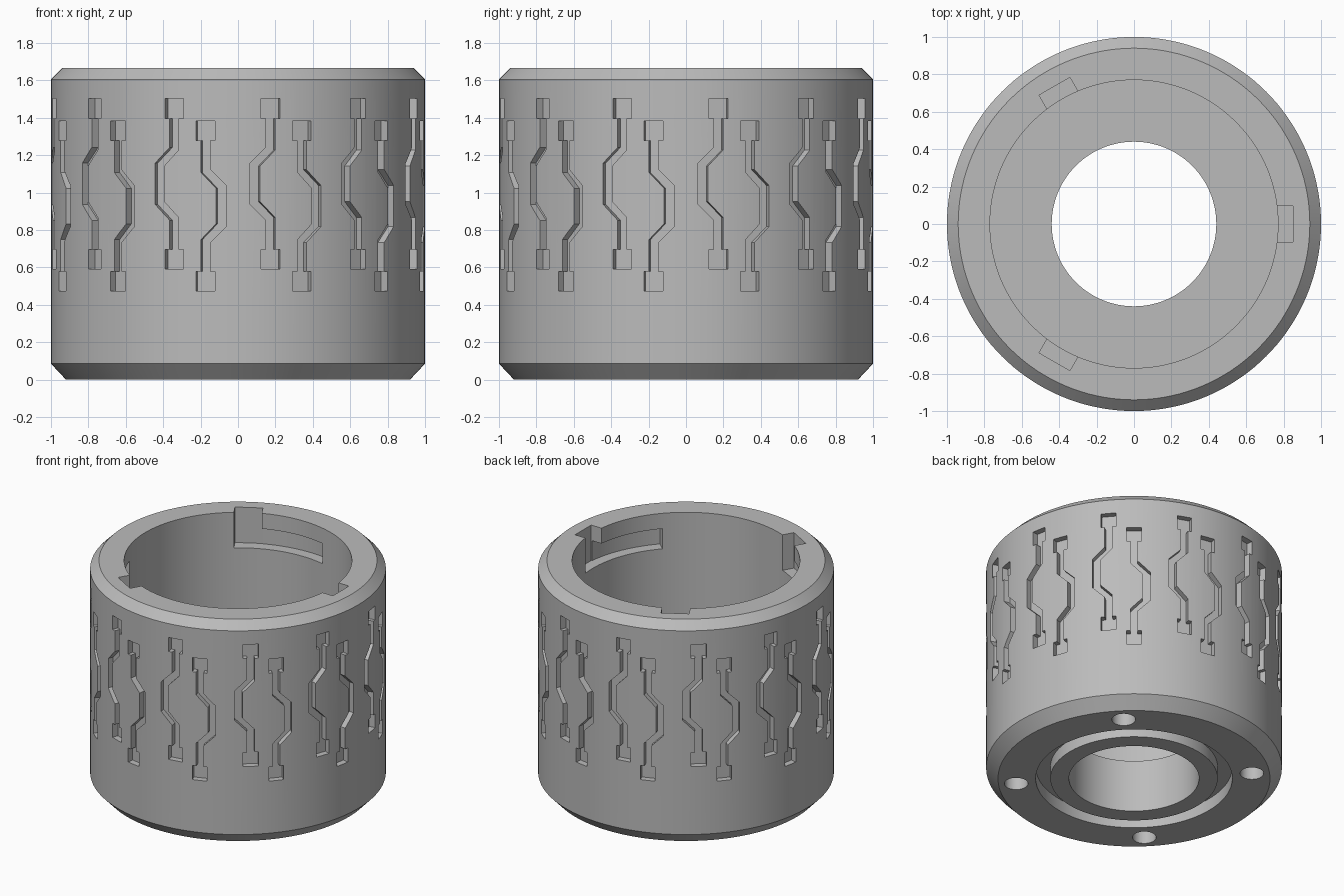
import bpy, bmesh, math
from mathutils import Matrix, Vector

if "Cube" in bpy.data.objects:
    bpy.data.objects.remove(bpy.data.objects["Cube"])

SEGMENTS = 144
HEIGHT = 1.665
BORE = 0.77
LOCK_RADIUS = 0.85
LOCK_BOTTOM, LOCK_TOP = 1.40, 1.55

grey = bpy.data.materials.new("plain grey")
grey.use_nodes = True
colour = (0.5, 0.5, 0.5, 1)
grey.diffuse_color = colour
grey.node_tree.nodes["Principled BSDF"].inputs["Base Color"].default_value = colour


def make_object(name, bm):
    bmesh.ops.recalc_face_normals(bm, faces=bm.faces)
    mesh = bpy.data.meshes.new(name)
    bm.to_mesh(mesh)
    bm.free()
    mesh.materials.append(grey)
    obj = bpy.data.objects.new(name, mesh)
    bpy.context.collection.objects.link(obj)
    return obj


def bridge(bm, a, b):
    for i in range(len(a)):
        j = (i + 1) % len(a)
        bm.faces.new((a[i], a[j], b[j], b[i]))


def prism(bm, outline, low, high, matrix):
    """Closed prism: outline in the local xy plane, extruded along local z."""
    ends = [[bm.verts.new(matrix @ Vector((x, y, h))) for x, y in outline]
            for h in (low, high)]
    for loop in ends:
        bm.faces.new(loop)
    bridge(bm, *ends)


def turn(degrees):
    return Matrix.Rotation(math.radians(degrees), 4, 'Z')


def arc(radius, start, end, steps):
    angles = [math.radians(start + (end - start) * i / steps) for i in range(steps + 1)]
    return [(radius * math.cos(a), radius * math.sin(a)) for a in angles]


# Ring body: closed section turned around z, with bottom groove and chamfers
section = [(0.44, 0), (0.566, 0), (0.566, 0.09), (0.665, 0.09), (0.665, 0),
           (0.92, 0), (1, 0.085), (1, 1.605), (0.94, HEIGHT), (BORE, HEIGHT),
           (BORE, 0.39), (0.44, 0.39)]
bm = bmesh.new()
rings = []
for i in range(SEGMENTS):
    rotation = turn(360 * i / SEGMENTS)
    rings.append([bm.verts.new(rotation @ Vector((r, 0, z))) for r, z in section])
for i in range(SEGMENTS):
    bridge(bm, rings[i - 1], rings[i])
body = make_object("ring_body", bm)

# Zigzag slots: upper half outline, mirrored to the lower half
half = [(0.025, 0.18), (0.025, 0.35), (0.052, 0.35), (0.052, 0.455),
        (-0.052, 0.455), (-0.052, 0.35), (-0.025, 0.35), (-0.025, 0.195),
        (-0.11, 0.11)]
inner = (-0.057, 0.095)
right_side = [(inner[0], -inner[1]), inner]
slot = right_side + half + [(x, -z) for x, z in reversed(half)]
# Local x runs round the ring, local y is up, local z points outward
stand = Matrix(((0, 0, 1, 0), (1, 0, 0, 0), (0, 1, 0, 0), (0, 0, 0, 1)))
bm = bmesh.new()
for k in range(12):
    for angle, level, side in ((10, 1.047, 1), (-10, 0.928, -1)):
        outline = [(side * x, z + level) for x, z in slot]
        prism(bm, outline, 0.955, 1.1, turn(30 * k + angle) @ stand)
slots = make_object("slot_cutter", bm)

# Screw holes in the underside
bm = bmesh.new()
for k in range(4):
    place = turn(45 + 90 * k) @ Matrix.Translation((0.8, 0, 0))
    prism(bm, arc(0.08, 0, 350, 35), -0.1, 0.25, place)
holes = make_object("hole_cutter", bm)

# Bayonet entry notches and their sideways channels
notch_bm, channel_bm = bmesh.new(), bmesh.new()
entry = [(0.6, -0.095), (LOCK_RADIUS, -0.095), (LOCK_RADIUS, 0.095), (0.6, 0.095)]
channel = arc(LOCK_RADIUS, 0, -43, 18) + arc(0.65, -43, 0, 18)
for k in range(3):
    prism(notch_bm, entry, LOCK_BOTTOM, HEIGHT + 0.1, turn(120 * k))
    prism(channel_bm, channel, LOCK_BOTTOM, LOCK_TOP, turn(120 * k))
notches = make_object("notch_cutter", notch_bm)
channels = make_object("channel_cutter", channel_bm)

# Cut everything, then drop the cutters
bpy.context.view_layer.objects.active = body
cutters = (slots, holes, notches, channels)
for cutter in cutters:
    cutter.hide_render = True
    modifier = body.modifiers.new(cutter.name, 'BOOLEAN')
    modifier.operation = 'DIFFERENCE'
    modifier.solver = 'EXACT'
    modifier.object = cutter
    bpy.ops.object.modifier_apply(modifier=modifier.name)
for cutter in cutters:
    bpy.data.objects.remove(cutter)

bpy.ops.object.select_all(action='DESELECT')
body.select_set(True)
bpy.ops.object.shade_smooth_by_angle(angle=math.radians(25))
